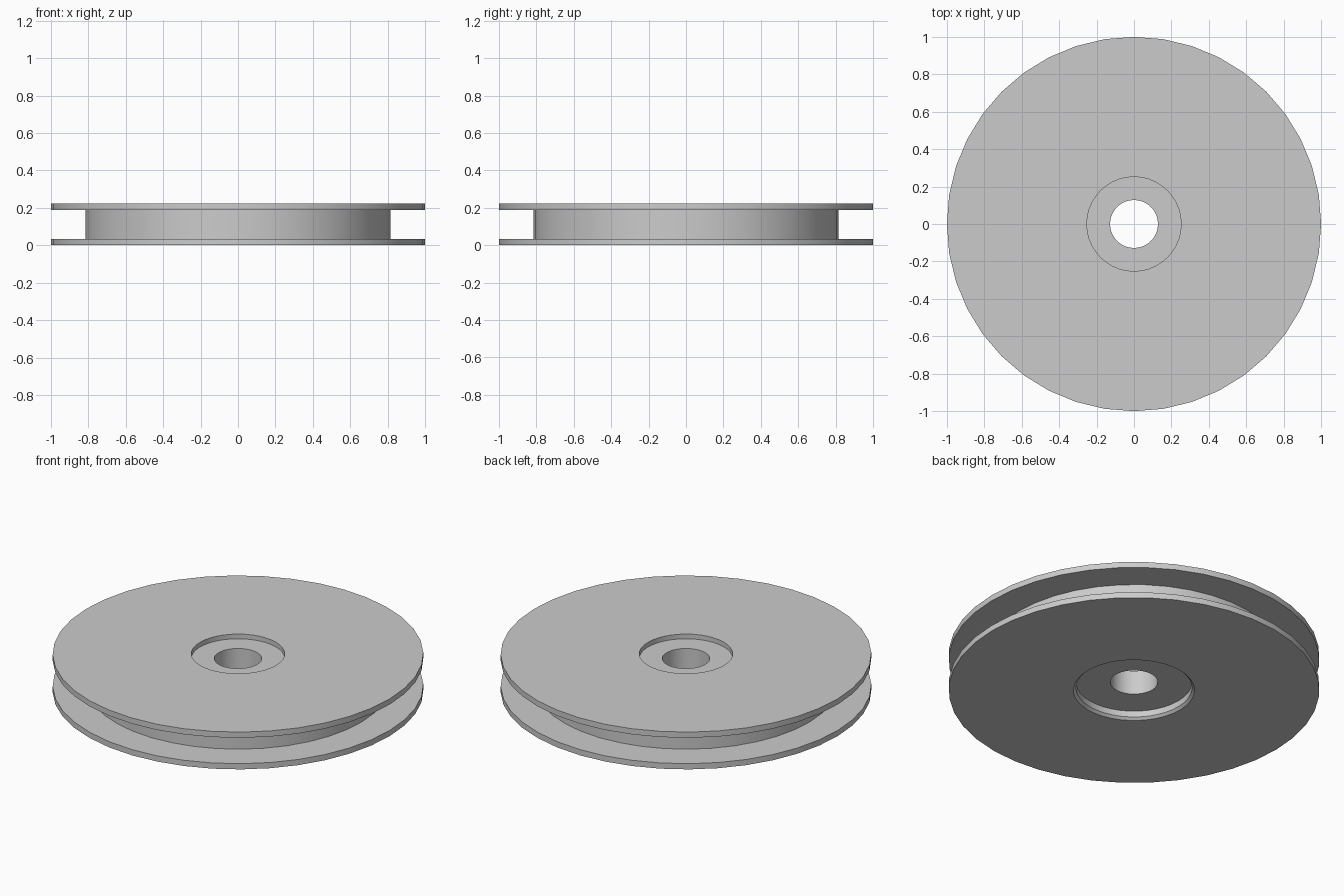
import bpy
import bmesh
import math
from mathutils import Vector

cube = bpy.data.objects.get("Cube")
if cube:
    bpy.data.objects.remove(cube, do_unlink=True)

# Plain grey material
grey = bpy.data.materials.new("light_grey")
grey.use_nodes = True
colour = (0.6, 0.6, 0.6, 1)
grey.diffuse_color = colour
grey.node_tree.nodes["Principled BSDF"].inputs["Base Color"].default_value = colour

HEIGHT = 0.222
FLANGE = 0.034
RIM, DRUM, BORE = 1.0, 0.815, 0.128
TOP_RECESS, TOP_DEPTH = 0.252, 0.028
LOW_RECESS, LOW_DEPTH, CHAMFER = 0.313, 0.05, 0.014


def lathe(name, profile, segments, material):
    """Spin a closed (radius, height) profile around z."""
    bm = bmesh.new()
    verts = [bm.verts.new((r, 0, z)) for r, z in profile]
    edges = [bm.edges.new((v, verts[(i + 1) % len(verts)])) for i, v in enumerate(verts)]
    bmesh.ops.spin(bm, geom=verts + edges, cent=Vector(), axis=Vector((0, 0, 1)),
                   angle=math.tau, steps=segments, use_merge=True)
    bmesh.ops.remove_doubles(bm, verts=bm.verts, dist=0.0001)
    bmesh.ops.recalc_face_normals(bm, faces=bm.faces)
    mesh = bpy.data.meshes.new(name)
    bm.to_mesh(mesh)
    bm.free()
    mesh.materials.append(material)
    obj = bpy.data.objects.new(name, mesh)
    bpy.context.collection.objects.link(obj)
    bpy.ops.object.select_all(action="DESELECT")
    obj.select_set(True)
    bpy.context.view_layer.objects.active = obj
    bpy.ops.object.shade_smooth_by_angle(angle=math.radians(30))
    return obj


# Grooved wheel: bore, chamfered lower recess, flanges and drum, upper recess
lathe("pulley_wheel", [
    (BORE, LOW_DEPTH),
    (LOW_RECESS, LOW_DEPTH),
    (LOW_RECESS, CHAMFER),
    (LOW_RECESS + CHAMFER, 0),
    (RIM, 0),
    (RIM, FLANGE),
    (DRUM, FLANGE),
    (DRUM, HEIGHT - FLANGE),
    (RIM, HEIGHT - FLANGE),
    (RIM, HEIGHT),
    (TOP_RECESS, HEIGHT),
    (TOP_RECESS, HEIGHT - TOP_DEPTH),
    (BORE, HEIGHT - TOP_DEPTH),
], 40, grey)
